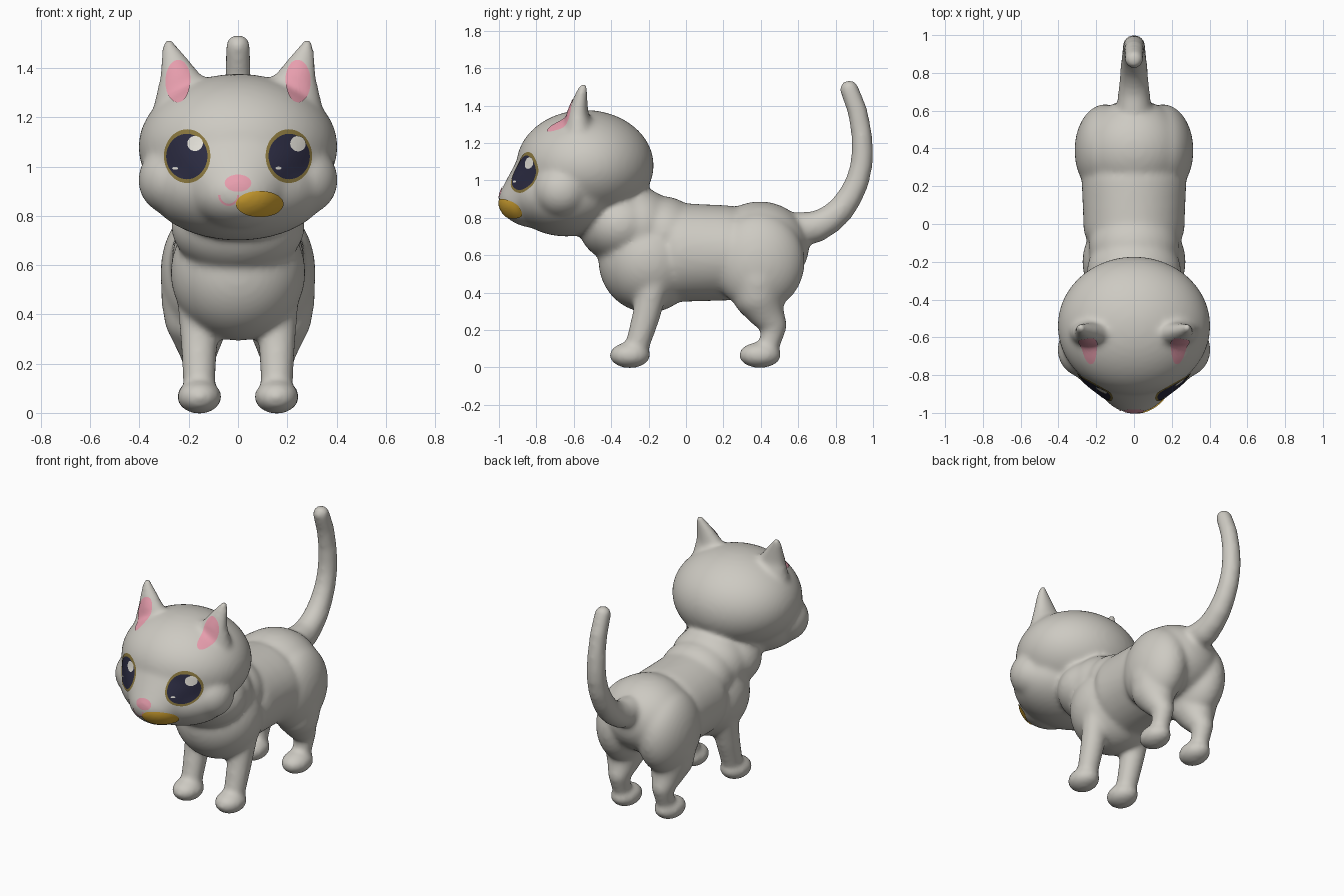
import bpy, bmesh
from math import cos, sin, pi
from mathutils import Vector, Matrix
from mathutils.bvhtree import BVHTree

default = bpy.data.objects.get("Cube")
if default:
    bpy.data.objects.remove(default, do_unlink=True)


def material(name, r, g, b):
    m = bpy.data.materials.new(name)
    m.use_nodes = True
    m.diffuse_color = (r, g, b, 1)
    shader = next(n for n in m.node_tree.nodes if n.type == "BSDF_PRINCIPLED")
    shader.inputs["Base Color"].default_value = (r, g, b, 1)
    shader.inputs["Roughness"].default_value = 0.7
    return m


fur = material("warm grey fur", 0.61, 0.59, 0.54)
pink = material("pink", 0.8, 0.34, 0.42)
amber = material("amber", 0.72, 0.41, 0.035)
olive = material("olive gold", 0.26, 0.19, 0.05)
navy = material("dark navy", 0.025, 0.025, 0.055)
white = material("off white", 0.78, 0.76, 0.7)


def add_object(name, mesh, mat):
    mesh.materials.append(mat)
    ob = bpy.data.objects.new(name, mesh)
    bpy.context.scene.collection.objects.link(ob)
    return ob


form = bmesh.new()


def blob(centre, radii):
    matrix = Matrix.Translation(centre) @ Matrix.Diagonal((*radii, 1))
    detail = 4 if max(radii) > 0.13 else 3
    bmesh.ops.create_icosphere(form, subdivisions=detail, radius=1, matrix=matrix)


def chain(keys, steps=6, flip=1):
    """Sweep an ellipsoid through (centre, radii) keys."""
    for (c0, r0), (c1, r1) in zip(keys, keys[1:]):
        for i in range(steps + 1):
            t = i / steps
            c = Vector(c0).lerp(Vector(c1), t)
            c.x *= flip
            blob(c, Vector(r0).lerp(Vector(r1), t))


def ball(r):
    return (r, r, r)


# Head, jaw, and face tapering into the muzzle
blob((0, -0.54, 1.08), (0.405, 0.368, 0.297))
blob((0, -0.64, 0.918), (0.365, 0.3, 0.218))
chain([((0, -0.62, 1.03), (0.36, 0.3, 0.24)),
       ((0, -0.8, 0.895), (0.2, 0.203, 0.15))], 10)

# Neck, chest, barrel and rump
blob((0, -0.35, 0.76), (0.272, 0.225, 0.2))
blob((0, -0.25, 0.75), (0.25, 0.2, 0.21))
blob((0, -0.12, 0.71), (0.24, 0.2, 0.205))
blob((0, -0.2, 0.57), (0.274, 0.268, 0.277))
chain([((0, -0.02, 0.615), (0.268, 0.17, 0.264)),
       ((0, 0.22, 0.612), (0.278, 0.17, 0.255))], 14)
blob((0, 0.395, 0.65), (0.275, 0.264, 0.238))

for side in (-1, 1):
    # Cheek
    blob((side * 0.258, -0.665, 0.945), (0.148, 0.15, 0.145))
    # Ear
    chain([((0.22, -0.575, 1.24), (0.125, 0.09, 0.05)),
           ((0.23, -0.578, 1.36), (0.09, 0.058, 0.03)),
           ((0.258, -0.565, 1.435), (0.056, 0.04, 0.025)),
           ((0.283, -0.55, 1.5), (0.025, 0.025, 0.022))], 8, side)
    # Front leg and paw
    chain([((0.163, -0.17, 0.46), ball(0.085)),
           ((0.158, -0.212, 0.28), ball(0.076)),
           ((0.157, -0.262, 0.11), ball(0.066))], 6, side)
    blob((side * 0.157, -0.3, 0.065), (0.092, 0.111, 0.07))
    # Haunch, hind leg and paw
    blob((side * 0.152, 0.39, 0.565), (0.163, 0.245, 0.265))
    chain([((0.165, 0.385, 0.47), ball(0.148)),
           ((0.165, 0.385, 0.39), ball(0.135)),
           ((0.162, 0.425, 0.3), ball(0.098)),
           ((0.16, 0.473, 0.225), ball(0.068)),
           ((0.16, 0.445, 0.12), ball(0.058))], 6, side)
    blob((side * 0.16, 0.395, 0.066), (0.09, 0.115, 0.07))

# Tail
tail = [(0.6, 0.74, 0.092), (0.69, 0.75, 0.086), (0.76, 0.785, 0.078),
        (0.825, 0.84, 0.073), (0.875, 0.91, 0.068), (0.915, 0.99, 0.064),
        (0.938, 1.08, 0.061), (0.943, 1.15, 0.06), (0.939, 1.25, 0.057),
        (0.917, 1.37, 0.055), (0.873, 1.488, 0.052)]
chain([((0, y, z), ball(r)) for y, z, r in tail], 5)

# Fuse the forms into one smooth body
mesh = bpy.data.meshes.new("body")
form.to_mesh(mesh)
form.free()
body = add_object("body", mesh, fur)
remesh = body.modifiers.new("fuse", "REMESH")
remesh.mode = "VOXEL"
remesh.voxel_size = 0.014
soften = body.modifiers.new("soften", "SMOOTH")
soften.factor = 0.5
soften.iterations = 16
graph = bpy.context.evaluated_depsgraph_get()
fused = bpy.data.meshes.new_from_object(body.evaluated_get(graph))
body.modifiers.clear()
body.data = fused
fused.materials.clear()
fused.materials.append(fur)
fused.shade_smooth()
surface = BVHTree.FromPolygons([v.co.copy() for v in fused.vertices],
                               [tuple(p.vertices) for p in fused.polygons])


def patch(name, mat, x, z, rx, rz, lift=0.004, inner=0, start=0, end=2 * pi):
    """Lay a thin elliptical plate on the front of the body."""
    rings, spokes = (8 if inner == 0 else 1), 40
    bm = bmesh.new()
    grid = []
    for i in range(rings + 1):
        r = inner + (1 - inner) * i / rings
        row = []
        for j in range(spokes + 1):
            a = start + (end - start) * j / spokes
            p = Vector((x + rx * r * cos(a), -2, z + rz * r * sin(a)))
            hit, normal, _, _ = surface.ray_cast(p, Vector((0, 1, 0)))
            if hit is None:
                p.y = -0.6
                hit, normal, _, _ = surface.find_nearest(p)
            row.append(bm.verts.new(hit + normal * lift))
        grid.append(row)
    for a, b in zip(grid, grid[1:]):
        for j in range(spokes):
            bm.faces.new((a[j], b[j], b[j + 1], a[j + 1]))
    bmesh.ops.remove_doubles(bm, verts=bm.verts, dist=0.0002)
    me = bpy.data.meshes.new(name)
    bm.to_mesh(me)
    bm.free()
    me.shade_smooth()
    add_object(name, me, mat)


# Eyes and inner ears
for label, side in (("left", 1), ("right", -1)):
    x = side * 0.205
    patch(label + "_eye_rim", olive, x, 1.042, 0.094, 0.109, 0.003)
    patch(label + "_eye", navy, x, 1.04, 0.083, 0.092, 0.0055)
    patch(label + "_eye_highlight", white, x + 0.034, 1.092, 0.031, 0.031, 0.008)
    patch(label + "_eye_glint", white, x - 0.045, 0.992, 0.012, 0.006, 0.008)
    patch(label + "_inner_ear", pink, side * 0.243, 1.345, 0.05, 0.087)

# Nose, mouth line and mouth patch
patch("nose", pink, 0, 0.932, 0.053, 0.034)
patch("mouth_line", pink, -0.037, 0.885, 0.042, 0.043, 0.004, 0.8, pi, 2 * pi)
patch("mouth_patch", amber, 0.087, 0.85, 0.095, 0.051, 0.0055)
